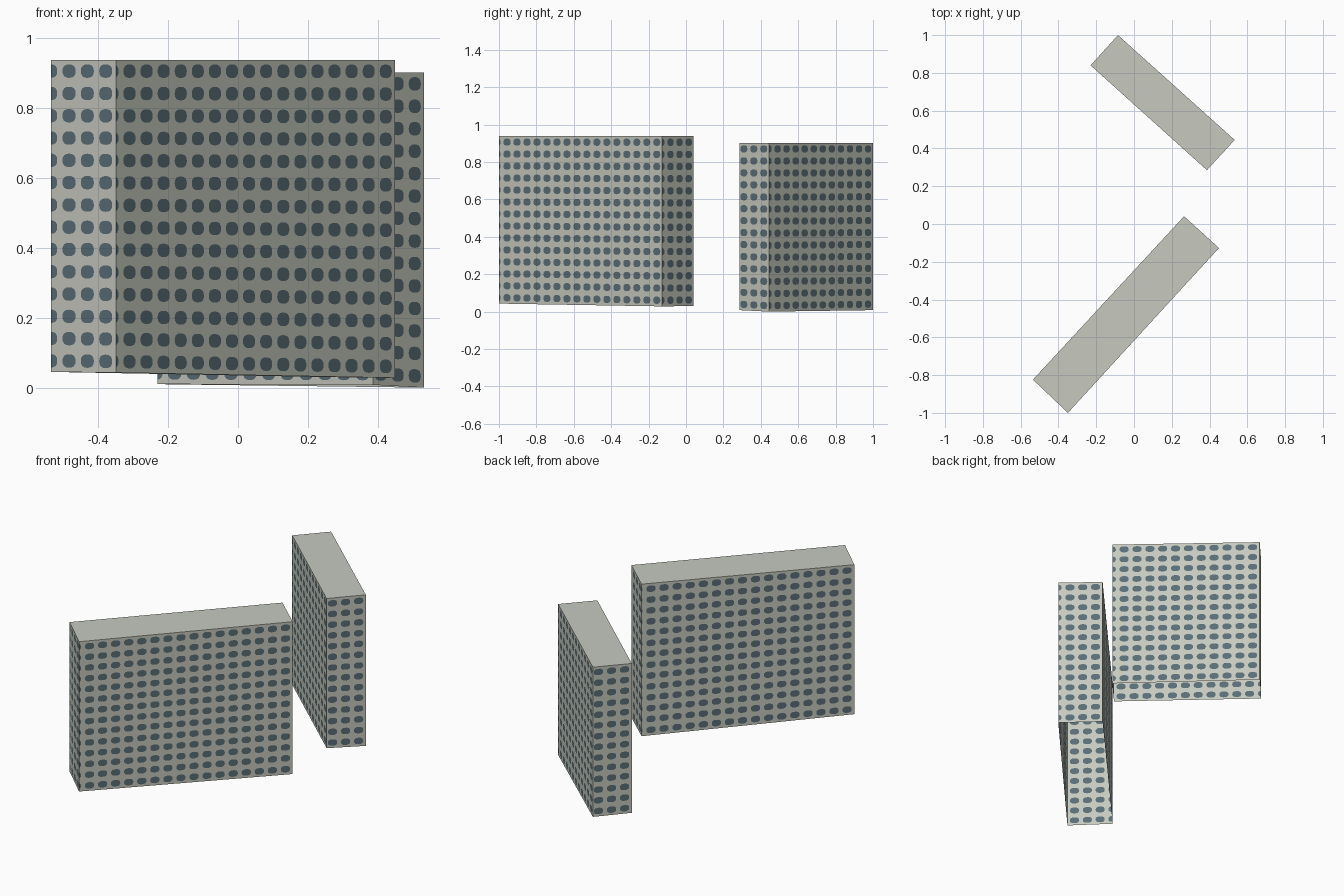
import bpy, bmesh, math
from mathutils import Vector

if "Cube" in bpy.data.objects:
    bpy.data.objects.remove(bpy.data.objects["Cube"])


def material(name, rgb):
    m = bpy.data.materials.new(name)
    lin = [(c / 255 / 12.92 if c < 10 else ((c / 255 + 0.055) / 1.055) ** 2.4) for c in rgb]
    m.diffuse_color = (*lin, 1)
    m.use_nodes = True
    m.node_tree.nodes["Principled BSDF"].inputs["Base Color"].default_value = m.diffuse_color
    return m


CONCRETE = material("pale_concrete", (199, 202, 192))
GLASS = material("blue_grey_window", (90, 110, 118))
TILE = 0.0724        # window spacing along a wall
ROWS = 14            # storeys
SIDES = 16


def window_outline():
    """Matching points of a rounded window and its tile border, in tile units."""
    pts = []
    for k in range(SIDES):
        a = 2 * math.pi * k / SIDES
        c, s = math.cos(a), math.sin(a)
        r = (abs(c) ** 2.6 + abs(s) ** 2.6) ** (-1 / 2.6)
        q = 0.5 / max(abs(c), abs(s))
        pts.append(((0.355 * r * c, 0.30 * r * s), (q * c, q * s)))
    return pts


OUTLINE = window_outline()


def wall(name, p0, p1, z0, z1, top):
    """Window wall with flush cut-in panes, p0 to p1 is left to right from outside."""
    length = math.dist(p0, p1)
    bm = bmesh.new()
    n = length / TILE
    for i in range(-1, int(n) + 1):
        cx = n - (i + 0.55)
        for j in range(ROWS):
            cy = j + 0.5
            inner = [bm.verts.new((cx + a[0], cy + a[1], 0)) for a, b in OUTLINE]
            outer = [bm.verts.new((cx + b[0], cy + b[1], 0)) for a, b in OUTLINE]
            bm.faces.new(inner).material_index = 1
            for k in range(SIDES):
                m = (k + 1) % SIDES
                bm.faces.new((outer[k], outer[m], inner[m], inner[k]))
    # trim partial window columns at both corners
    for co, no in ((0, -1), (n, 1)):
        bmesh.ops.bisect_plane(bm, geom=bm.verts[:] + bm.edges[:] + bm.faces[:], dist=1e-5,
                               plane_co=(co, 0, 0), plane_no=(no, 0, 0), clear_outer=True)
    bmesh.ops.remove_doubles(bm, verts=bm.verts[:], dist=1e-4)
    # stand the wall up, following the sloping base
    for v in bm.verts:
        u, w = v.co.x / n, v.co.y / ROWS
        p = Vector(p0).lerp(Vector(p1), u)
        base = z0 + (z1 - z0) * u
        v.co = (p.x, p.y, base + (top - base) * w)
    finish(name, bm)


def finish(name, bm):
    me = bpy.data.meshes.new(name)
    bm.to_mesh(me)
    bm.free()
    me.materials.append(CONCRETE)
    me.materials.append(GLASS)
    bpy.context.collection.objects.link(bpy.data.objects.new(name, me))


def block(name, corners, top):
    """Hollow block, open underneath; corners (x, y, base z) run anticlockwise."""
    for i, a in enumerate(corners):
        b = corners[(i + 1) % 4]
        wall(f"{name}_wall_{i + 1}", a[:2], b[:2], a[2], b[2], top)
    bm = bmesh.new()
    bm.faces.new([bm.verts.new((x, y, top)) for x, y, z in corners])
    finish(name + "_roof", bm)


# long front block and shorter rear block
block("front_block", [(-0.35, -1.0, 0.043), (0.45, -0.127, 0.028),
                      (0.265, 0.041, 0.03), (-0.535, -0.824, 0.045)], 0.938)
block("rear_block", [(0.386, 0.285, 0.008), (0.533, 0.445, 0.0),
                     (-0.085, 1.0, 0.008), (-0.23, 0.84, 0.01)], 0.902)
